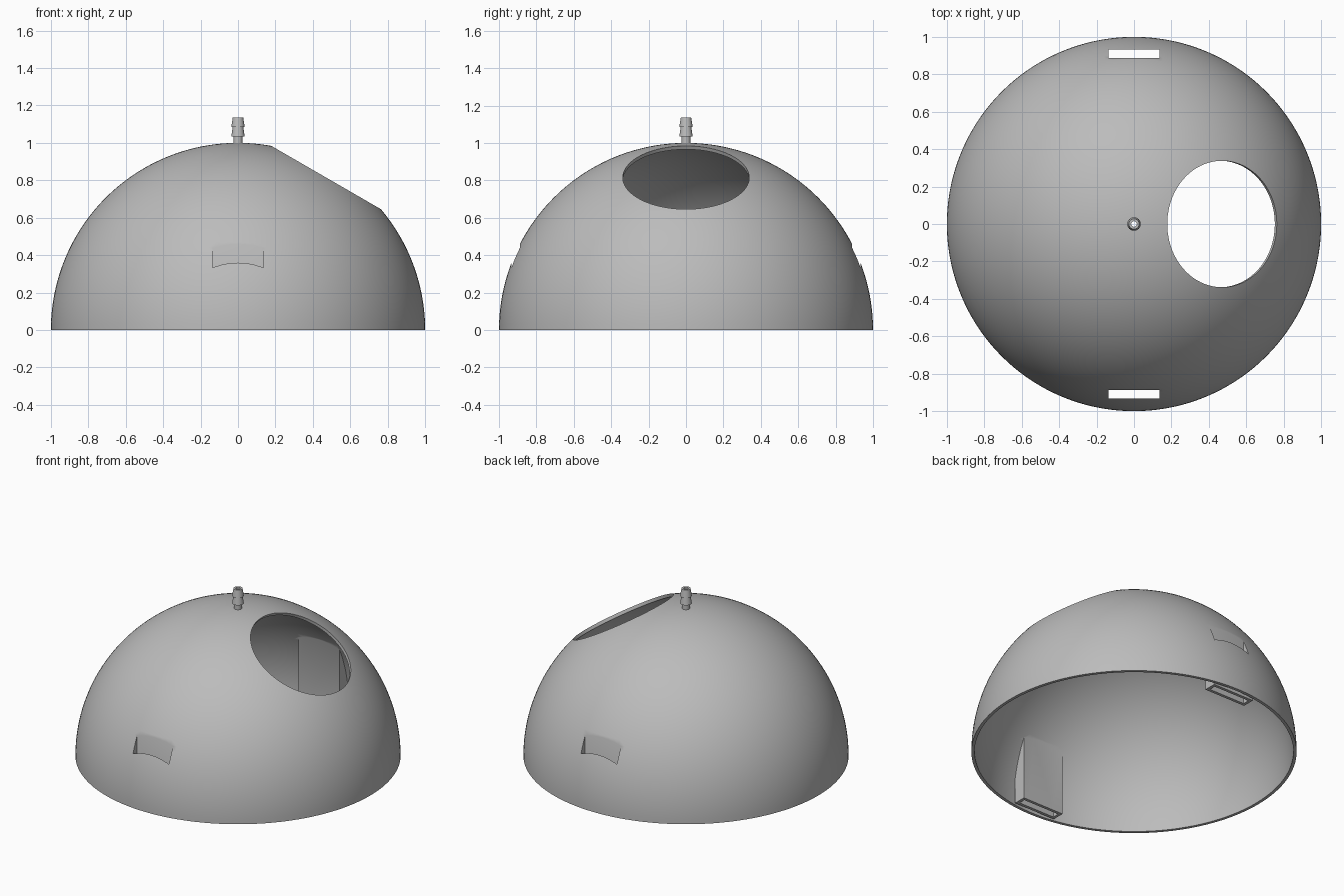
import bpy, bmesh, math
from mathutils import Matrix, Vector

if "Cube" in bpy.data.objects:
    bpy.data.objects.remove(bpy.data.objects["Cube"])

grey = bpy.data.materials.new("plain grey")
grey.diffuse_color = (0.5, 0.5, 0.5, 1)
grey.use_nodes = True
grey.node_tree.nodes["Principled BSDF"].inputs["Base Color"].default_value = grey.diffuse_color


def add_object(name, bm):
    bmesh.ops.recalc_face_normals(bm, faces=bm.faces)
    mesh = bpy.data.meshes.new(name)
    bm.to_mesh(mesh)
    bm.free()
    mesh.materials.append(grey)
    ob = bpy.data.objects.new(name, mesh)
    bpy.context.collection.objects.link(ob)
    return ob


def lathe(name, profile, steps):
    """Revolve an (r, z) outline around the z axis."""
    bm = bmesh.new()
    vs = [bm.verts.new((r, 0, z)) for r, z in profile]
    loop = vs + [vs[0]] if profile[0][0] > 0 else vs
    es = [bm.edges.new(p) for p in zip(loop, loop[1:])]
    bmesh.ops.spin(bm, geom=vs + es, axis=(0, 0, 1), cent=(0, 0, 0),
                   angle=math.tau, steps=steps)
    bmesh.ops.remove_doubles(bm, verts=bm.verts, dist=1e-5)
    return add_object(name, bm)


def box(name, lo, hi):
    lo, hi = Vector(lo), Vector(hi)
    bm = bmesh.new()
    bmesh.ops.create_cube(bm, size=1, matrix=Matrix.Translation((lo + hi) / 2)
                          @ Matrix.Diagonal((*(hi - lo), 1)))
    return add_object(name, bm)


def cylinder(name, r, z0, z1, sides, tilt=0):
    bm = bmesh.new()
    bmesh.ops.create_cone(bm, cap_ends=True, segments=sides, radius1=r, radius2=r,
                          depth=z1 - z0, matrix=Matrix.Rotation(tilt, 4, 'Y')
                          @ Matrix.Translation((0, 0, (z0 + z1) / 2)))
    return add_object(name, bm)


def boolean(ob, tool, operation):
    """Apply a boolean and drop its tool."""
    tool.hide_render = True
    mod = ob.modifiers.new("cut", 'BOOLEAN')
    mod.object, mod.operation, mod.solver = tool, operation, 'EXACT'
    bpy.context.view_layer.objects.active = ob
    bpy.ops.object.modifier_apply(modifier=mod.name)
    bpy.data.objects.remove(tool)


def arc(r, n=48):
    return [(r * math.sin(a), r * math.cos(a))
            for a in (math.pi / 2 * i / n for i in range(n + 1))]


def smooth(ob):
    bpy.ops.object.select_all(action='DESELECT')
    ob.select_set(True)
    bpy.context.view_layer.objects.active = ob
    bpy.ops.object.shade_smooth_by_angle(angle=math.radians(30))


# Hollow dome shell
dome = lathe("dome", arc(1.0) + arc(0.98)[::-1], 144)

# Slot housings inside the shell, trimmed to the dome, with open vertical slots
for side in (-1, 1):
    def span(a, b):
        return sorted((side * a, side * b))
    y0, y1 = span(0.868, 0.953)
    housing = box("slot_housing", (-0.155, y0, 0), (0.155, y1, 0.7))
    boolean(housing, lathe("trim", arc(0.99) + [(0, 0)], 144), 'INTERSECT')
    boolean(dome, housing, 'UNION')
    y0, y1 = span(0.888, 0.933)
    boolean(dome, box("slot_cutter", (-0.135, y0, -0.2), (0.135, y1, 0.8)), 'DIFFERENCE')

# Round opening tilted toward +x, and the small bore under the nozzle
boolean(dome, cylinder("opening_cutter", 0.338, 0.5, 1.5, 96, math.radians(30)), 'DIFFERENCE')
boolean(dome, cylinder("bore_cutter", 0.015, 0.9, 1.1, 32), 'DIFFERENCE')
smooth(dome)

# Barbed hose nozzle
nozzle = lathe("hose_nozzle", [
    (0.015, 0.985), (0.024, 0.985), (0.024, 1.035), (0.036, 1.035), (0.028, 1.085),
    (0.036, 1.085), (0.028, 1.135), (0.015, 1.135)], 32)
smooth(nozzle)
